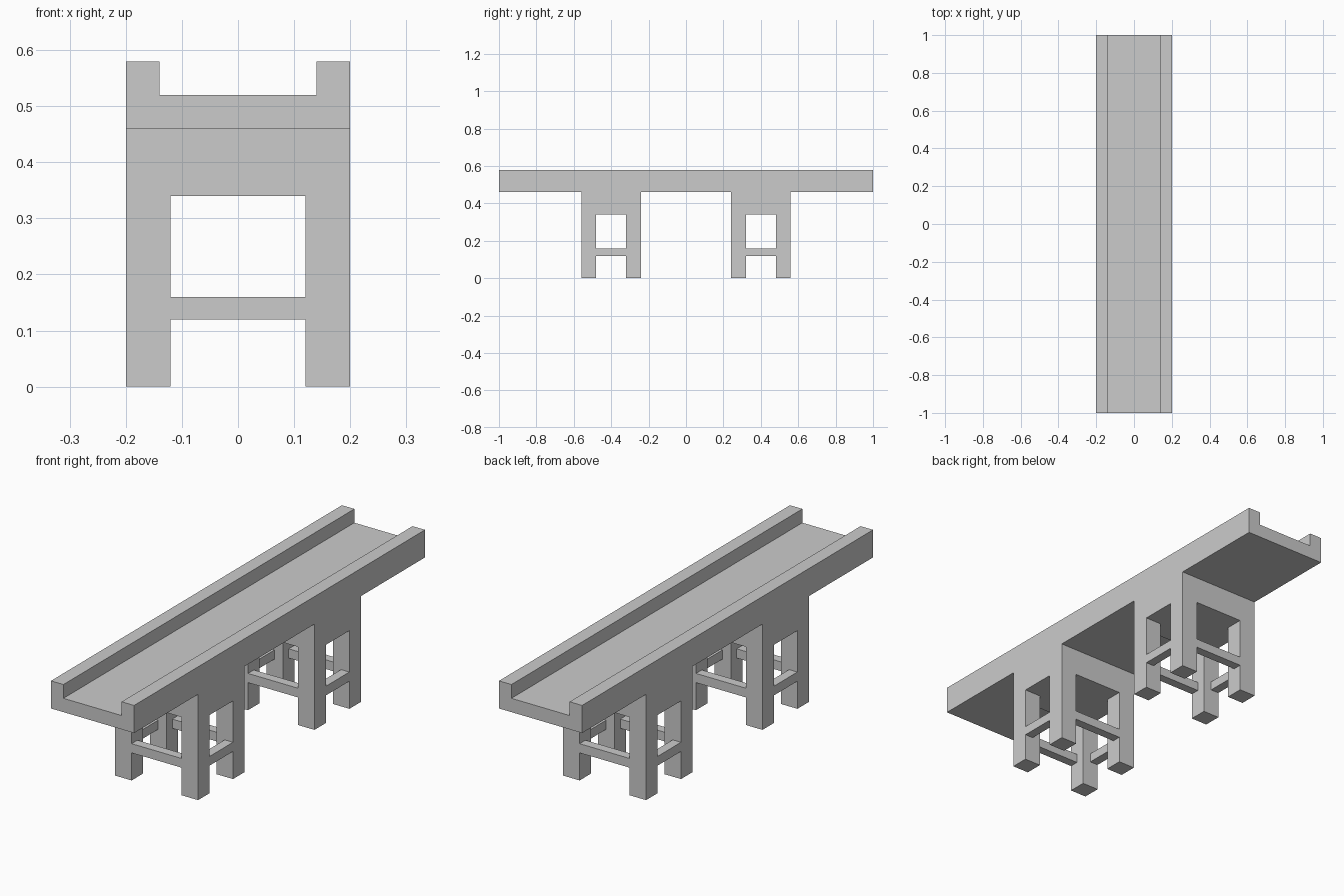
import bpy
import bmesh

if "Cube" in bpy.data.objects:
    bpy.data.objects.remove(bpy.data.objects["Cube"])


def mesh_object(name, bm):
    bmesh.ops.recalc_face_normals(bm, faces=bm.faces[:])
    mesh = bpy.data.meshes.new(name)
    bm.to_mesh(mesh)
    bm.free()
    obj = bpy.data.objects.new(name, mesh)
    bpy.context.collection.objects.link(obj)
    return obj


def box(name, x, y, z):
    """Box from (min, max) ranges on each axis."""
    bm = bmesh.new()
    bmesh.ops.create_cube(bm, size=1)
    for v in bm.verts:
        v.co = [r[0] if c < 0 else r[1] for c, r in zip(v.co, (x, y, z))]
    return mesh_object(name, bm)


# Trough: U-shaped profile extruded along y
profile = [(-0.2, 0.46), (0.2, 0.46), (0.2, 0.58), (0.14, 0.58),
           (0.14, 0.52), (-0.14, 0.52), (-0.14, 0.58), (-0.2, 0.58)]
bm = bmesh.new()
face = bm.faces.new([bm.verts.new((x, -1, z)) for x, z in profile])
ext = bmesh.ops.extrude_face_region(bm, geom=[face], use_keep_orig=True)
verts = [g for g in ext["geom"] if isinstance(g, bmesh.types.BMVert)]
bmesh.ops.translate(bm, verts=verts, vec=(0, 2, 0))
mesh_object("trough", bm)

HX, HY = 0.2, 0.16      # half size of a trestle
LEG, BAR = 0.08, 0.04   # leg and stretcher thickness


def side_range(s, half, width):
    """Range of given width, flush with the outer edge on side s."""
    return (half - width, half) if s > 0 else (-half, -half + width)


def shift(r, d):
    return (r[0] + d, r[1] + d)


for cy, end in ((-0.4, "front"), (0.4, "back")):
    # Solid block under the trough
    box(f"{end}_support_block", (-HX, HX), (cy - HY, cy + HY), (0.34, 0.46))
    for s in (-1, 1):
        # Legs at the four corners
        for t in (-1, 1):
            box(f"{end}_leg", side_range(s, HX, LEG),
                shift(side_range(t, HY, LEG), cy), (0, 0.34))
        # Stretchers between the legs
        box(f"{end}_side_stretcher", side_range(s, HX, BAR),
            (cy - HY + LEG, cy + HY - LEG), (0.12, 0.16))
        box(f"{end}_cross_stretcher", (-HX + LEG, HX - LEG),
            shift(side_range(s, HY, BAR), cy), (0.12, 0.16))
